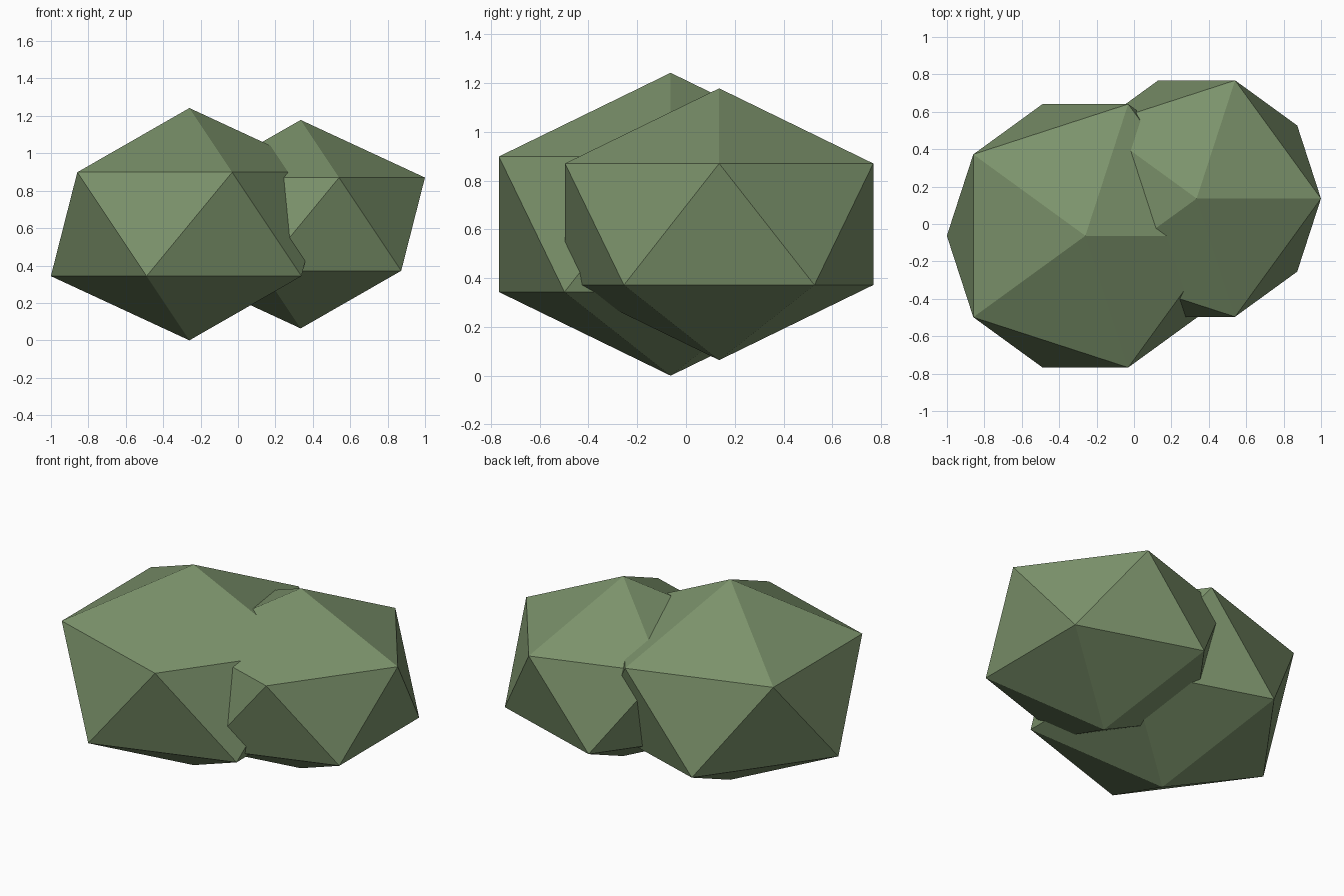
import bpy

if "Cube" in bpy.data.objects:
    bpy.data.objects.remove(bpy.data.objects["Cube"])

# One flat leaf colour
leaf = bpy.data.materials.new("leaf green")
leaf.diffuse_color = (0.2, 0.29, 0.147, 1)
leaf.use_nodes = True
leaf.node_tree.nodes["Principled BSDF"].inputs["Base Color"].default_value = leaf.diffuse_color


def clump(name, radius, x, y):
    """Flattened low-poly ball of foliage."""
    bpy.ops.mesh.primitive_ico_sphere_add(subdivisions=1, radius=radius, location=(x, y, 0.621))
    ob = bpy.context.object
    ob.name = name
    ob.scale.z = 0.75
    ob.data.materials.append(leaf)
    bpy.ops.object.transform_apply(location=False, rotation=False, scale=True)
    bpy.ops.object.shade_flat()


# Two overlapping clumps make the bush
clump("large_bush_clump", 0.828, -0.26, -0.063)
clump("small_bush_clump", 0.743, 0.335, 0.136)
